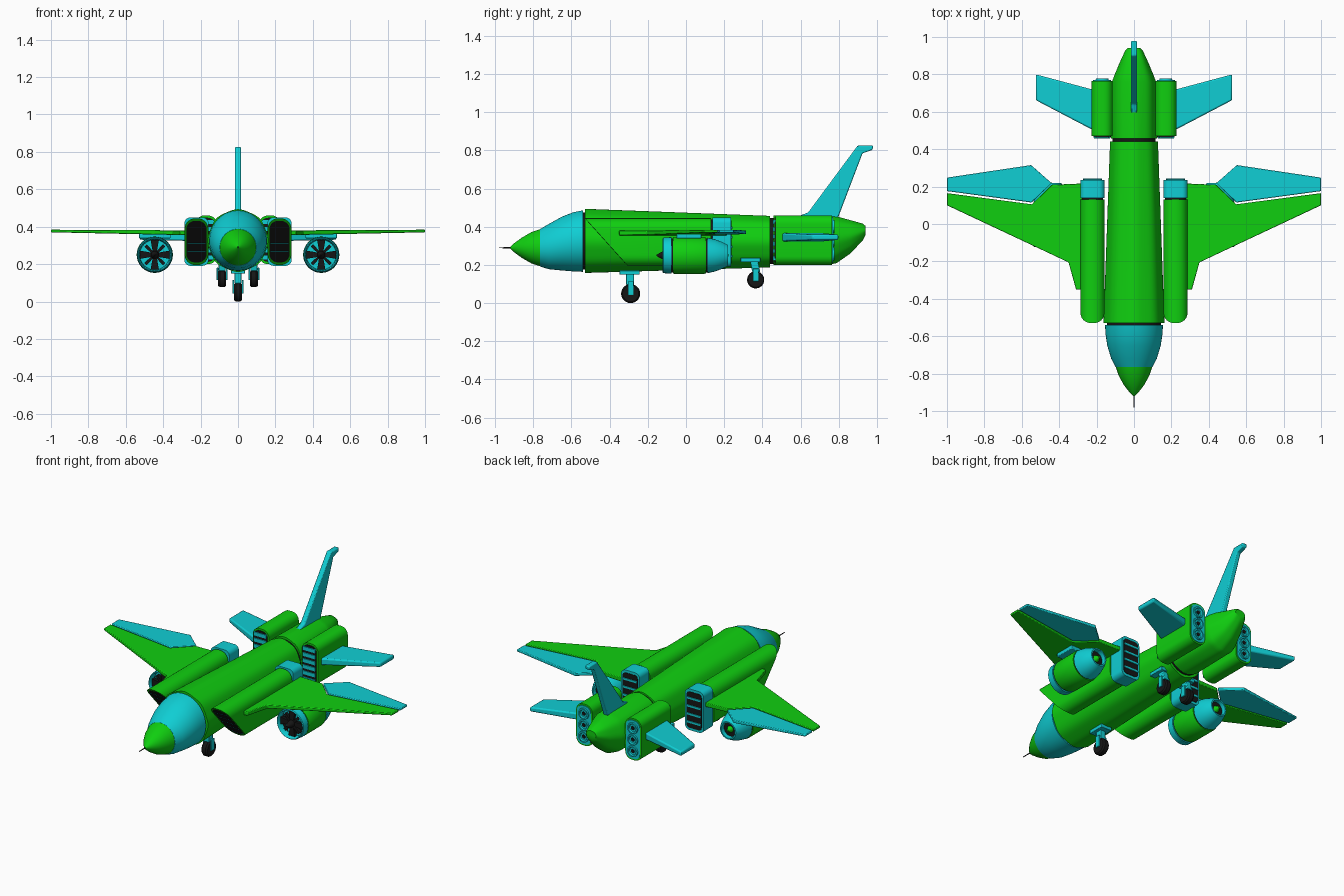
import bpy, bmesh, math
from mathutils import Vector

if "Cube" in bpy.data.objects:
    bpy.data.objects.remove(bpy.data.objects["Cube"])

def material(name, rgb):
    m = bpy.data.materials.new(name)
    m.diffuse_color = (*rgb, 1)
    m.use_nodes = True
    m.node_tree.nodes["Principled BSDF"].inputs["Base Color"].default_value = m.diffuse_color
    return m

GREEN = material("green", (0.005, 0.62, 0.005))
CYAN = material("cyan", (0.005, 0.62, 0.66))
BLACK = material("black", (0.008, 0.008, 0.008))

def loft(name, rings, mat, angle=35, bevel=0):
    """Skin a list of equal-length point rings and cap both ends."""
    bm = bmesh.new()
    vs = [[bm.verts.new(p) for p in r] for r in rings]
    n = len(vs[0])
    for a, b in zip(vs, vs[1:]):
        for i in range(n):
            j = (i + 1) % n
            bm.faces.new((a[i], a[j], b[j], b[i]))
    bm.faces.new(vs[0])
    bm.faces.new(vs[-1])
    bmesh.ops.recalc_face_normals(bm, faces=bm.faces)
    me = bpy.data.meshes.new(name)
    bm.to_mesh(me)
    bm.free()
    me.materials.append(mat)
    me.shade_smooth()
    me.set_sharp_from_angle(angle=math.radians(angle))
    ob = bpy.data.objects.new(name, me)
    bpy.context.collection.objects.link(ob)
    if bevel:
        b = ob.modifiers.new("bevel", 'BEVEL')
        b.width, b.segments = bevel, 2
    return ob

def oval(y, cx, cz, rx, rz, n=48, lobe=0.0):
    out = []
    for i in range(n):
        a = 2 * math.pi * i / n
        k = 1 + lobe * (math.cos(8 * a) - 1)
        out.append(Vector((cx + rx * k * math.cos(a), y, cz + rz * k * math.sin(a))))
    return out

def body(name, stations, mat, lobe=0.0):
    return loft(name, [oval(y, 0, cz, rx, rz, 64, lobe) for y, cz, rx, rz in stations], mat)

def lathe(name, cx, cz, profile, mat, n=32):
    return loft(name, [oval(y, cx, cz, r, r, n) for y, r in profile], mat)

def pill(y, cx, cz, hx, hz, r, slope=0.0):
    """Rounded rectangle in XZ; slope pushes lower points backwards."""
    out = []
    for q, (sx, sz) in enumerate(((1, 1), (-1, 1), (-1, -1), (1, -1))):
        for i in range(7):
            a = math.pi / 2 * (q + i / 6)
            z = cz + sz * (hz - r) + r * math.sin(a)
            out.append(Vector((cx + sx * (hx - r) + r * math.cos(a), y + slope * (cz + hz - z), z)))
    return out

def box(name, c, s, mat, bevel=0.0, tilt=0.0):
    x, y, z = c
    a, b, d = s[0] / 2, s[1] / 2, s[2] / 2
    rings = [[Vector((x + i * a, y + j * b - tilt * k * d, z + k * d))
              for i, j in ((1, 1), (-1, 1), (-1, -1), (1, -1))] for k in (-1, 1)]
    return loft(name, rings, mat, 30, bevel)

def panel(name, pts, thick, z_of, side, mat, bevel=0.004):
    """Wing-like slab from (x, y) points, height and thickness set by span."""
    rings = [[Vector((side * x, y, z_of(x) + k * thick(x) / 2)) for x, y in pts] for k in (-1, 1)]
    return loft(name, rings, mat, 30, bevel)

# Fuselage: nose, cockpit, main body, tail, dark joint collars
body("nose_cone", [(-.765, .29, .097, .097), (-.81, .29, .082, .082), (-.86, .29, .055, .053),
                   (-.90, .29, .024, .024), (-.92, .29, .004, .004)], GREEN)
lathe("nose_probe", 0, .29, [(-.98, .002), (-.91, .004)], BLACK, 8)
body("cockpit", [(-.765, .29, .098, .098), (-.72, .296, .122, .118), (-.65, .312, .143, .141),
                 (-.59, .321, .152, .155), (-.54, .325, .155, .161)], CYAN)
body("front_collar", [(-.545, .325, .145, .15), (-.52, .325, .145, .15)], BLACK)
body("main_fuselage", [(-.53, .326, .163, .168), (.44, .322, .128, .135)], GREEN, .015)
body("rear_collar", [(.43, .325, .115, .12), (.47, .325, .115, .12)], BLACK)
body("tail_fuselage", [(.458, .33, .123, .13), (.76, .33, .118, .127), (.79, .332, .107, .122),
                       (.86, .347, .078, .088), (.925, .372, .048, .045), (.94, .38, .035, .025)], GREEN, .012)

# Tail fin
fin = [(.55, .44), (.64, .475), (.90, .826), (.98, .826), (.978, .803), (.925, .785), (.79, .43)]
loft("tail_fin", [[Vector((s * .016, y, z)) for y, z in fin] for s in (-1, 1)], CYAN, 30, .006)

wing = [(.26, -.35), (.31, -.35), (.35, -.205), (1, .10), (1, .165), (.545, .105), (.44, .21), (.26, .217)]
flap = [(1, .176), (1, .248), (.55, .315), (.44, .218), (.548, .115)]
tailplane = [(.20, .50), (.225, .505), (.525, .662), (.525, .80), (.20, .713)]

for s in (-1, 1):
    n = "right" if s > 0 else "left"
    # Long side nacelle with slanted louvred intake and rear outlet
    cx, cz, hx, hz = s * .222, .32, .064, .125
    loft(n + "_nacelle", [pill(-.53, cx, cz, hx, hz, .058, .9), pill(.13, cx, cz, hx, hz, .058)], GREEN)
    loft(n + "_intake_mouth", [pill(-.527, cx, cz, hx - .01, hz - .014, .045, .9),
                               pill(-.50, cx, cz, hx - .01, hz - .014, .045, .9)], BLACK).location.y = .008
    for k in range(5):
        z = .40 - k * .042
        box(n + "_intake_slat", (cx, -.518 + .9 * (cz + hz - z), z), (.094, .02, .011), CYAN)
    loft(n + "_outlet_collar", [pill(.125, cx, cz, hx - .008, hz - .008, .05),
                                pill(.145, cx, cz, hx - .008, hz - .008, .05)], BLACK)
    loft(n + "_outlet", [pill(.139, cx, cz, hx, hz + .004, .03), pill(.235, cx, cz, hx, hz + .004, .03)], CYAN)
    loft(n + "_outlet_mouth", [pill(.23, cx, cz, hx - .012, hz - .012, .02),
                               pill(.238, cx, cz, hx - .012, hz - .012, .02)], BLACK)
    for k in range(4):
        box(n + "_outlet_slat", (cx, .238, .395 - k * .05), (.1, .01, .012), CYAN)

    # Wing, flap and tailplane
    lift = lambda x: .364 + .013 * x
    panel(n + "_wing", wing, lambda x: .030 - .016 * x, lift, s, GREEN)
    panel(n + "_flap", flap, lambda x: .026 - .012 * x, lift, s, CYAN)
    panel(n + "_tailplane", tailplane, lambda x: .055 - .05 * x, lambda x: .345, s, CYAN, .008)

    # Tail pod with louvres in front and three nozzles behind
    px, pz = s * .17, .33
    loft(n + "_tail_pod", [pill(.47, px, pz, .056, .13, .045), pill(.765, px, pz, .056, .13, .045)], GREEN)
    loft(n + "_pod_intake", [pill(.463, px, pz, .047, .118, .037), pill(.475, px, pz, .047, .118, .037)], BLACK)
    for k in range(6):
        box(n + "_pod_slat", (px, .463, .425 - k * .038), (.086, .012, .022), CYAN)
    loft(n + "_pod_back", [pill(.76, px, pz, .048, .12, .038), pill(.769, px, pz, .048, .12, .038)], CYAN)
    for k in (-1, 0, 1):
        z = pz + k * .072
        lathe(n + "_pod_nozzle", px, z, [(.76, .036), (.778, .034), (.778, .026), (.77, .022)], CYAN, 20)
        lathe(n + "_pod_nozzle_core", px, z, [(.768, .013), (.774, .011)], BLACK, 12)

    # Under-wing engine
    ex, ez = s * .445, .25
    lathe(n + "_engine_lip", ex, ez, [(-.085, .08), (-.116, .083), (-.123, .088), (-.118, .093), (-.076, .096)], CYAN)
    lathe(n + "_engine_seam", ex, ez, [(-.085, .089), (.118, .089)], BLACK)
    lathe(n + "_engine_shell", ex, ez, [(-.068, .094), (-.06, .097), (.095, .097), (.104, .094)], GREEN)
    lathe(n + "_engine_nozzle", ex, ez, [(.112, .093), (.15, .085), (.19, .07), (.22, .055),
                                         (.22, .047), (.19, .045)], CYAN)
    lathe(n + "_engine_outlet", ex, ez, [(.188, .044), (.196, .044)], BLACK)
    lathe(n + "_exhaust_cone", ex, ez, [(.19, .024), (.222, .006)], GREEN, 16)
    lathe(n + "_spinner", ex, ez, [(-.09, .022), (-.125, .02), (-.155, .003)], BLACK, 16)
    for k in range(8):
        a = k * math.pi / 4
        w0, w1, r = (.009, .022, .078) if k % 2 == 0 else (.006, .009, .07)
        rings = [[Vector((ex + u * math.cos(a) - v * math.sin(a), y, ez + u * math.sin(a) + v * math.cos(a)))
                  for u, v in ((.005, -w0), (r, -w1), (r, w1), (.005, w0))] for y in (-.104, -.08)]
        loft(n + "_fan_blade", rings, BLACK, 30)
    box(n + "_pylon", (ex, .015, .35), (.17, .13, .024), CYAN, .004)
    box(n + "_pylon_web", (ex, .015, .335), (.06, .12, .03), CYAN)

def wheel(name, x, y, z, r, w):
    pts = [(-w / 2, r * .55), (-w / 2, r * .85), (-w * .28, r), (w * .28, r), (w / 2, r * .85), (w / 2, r * .55)]
    loft(name, [[Vector((x + dx, y + q * math.cos(a), z + q * math.sin(a)))
                 for a in (2 * math.pi * i / 28 for i in range(28))] for dx, q in pts], BLACK)

# Landing gear
def gear(name, x, y, wz, r, top, plate_y, tilt):
    wheel(name + "_wheel", x, y, wz, r, .042)
    box(name + "_plate", (x, plate_y, top), (.075, .105, .022), CYAN, .003)
    mid = wz + r + .006
    box(name + "_strut", (x, y - .004, (top + mid) / 2), (.036, .042, top - mid + .02), CYAN, .004, tilt)
    for s in (-1, 1):
        box(name + "_fork", (x + s * .025, y, (wz + mid) / 2), (.009, .03, mid - wz + .016), CYAN, .002)

gear("front_gear", 0, -.29, .05, .05, .16, -.295, 0)
for s in (-1, 1):
    gear(("right" if s > 0 else "left") + "_rear_gear", s * .085, .365, .122, .045, .226, .338, .2)
